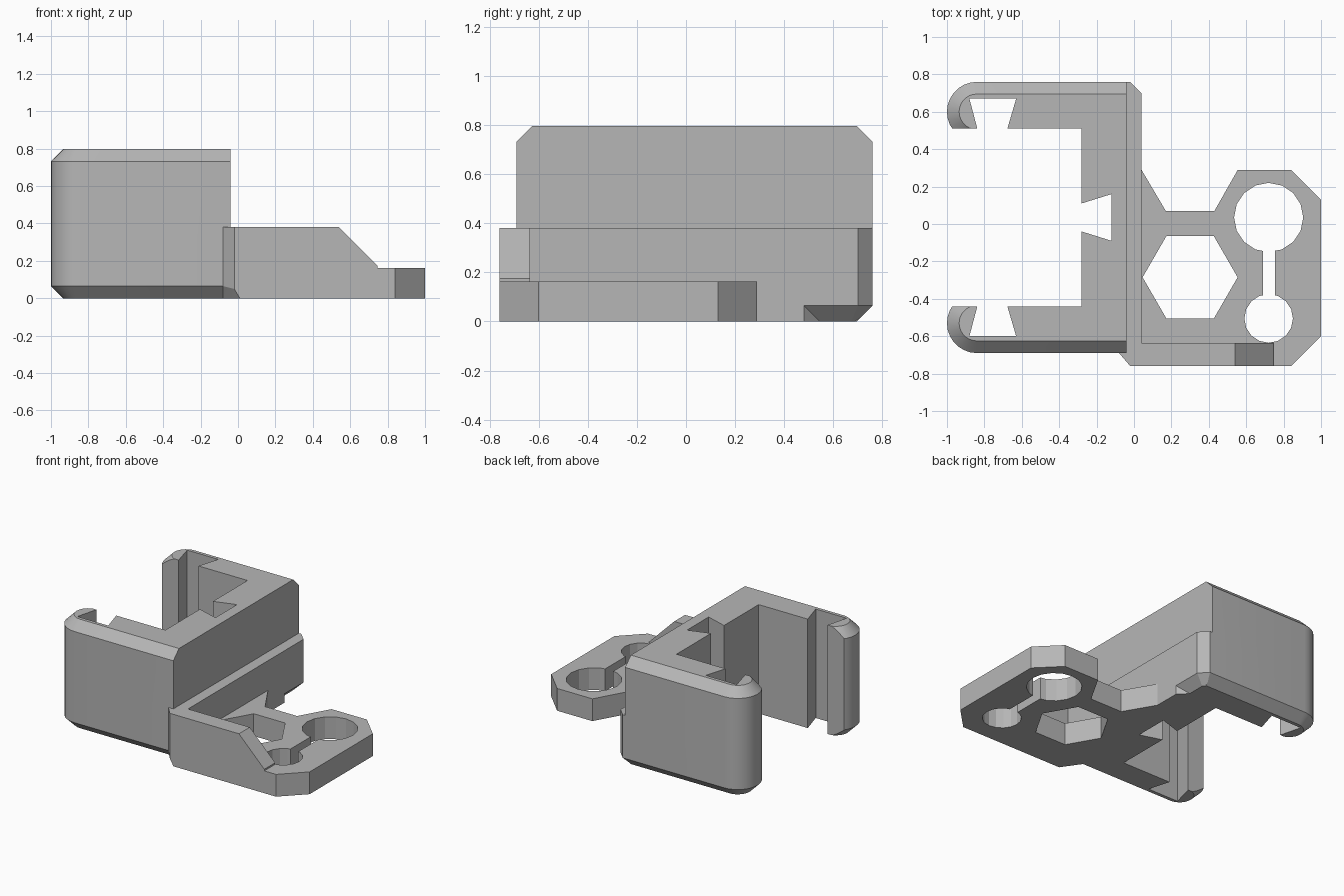
import bpy, bmesh, math
from mathutils import Vector

if "Cube" in bpy.data.objects:
    bpy.data.objects.remove(bpy.data.objects["Cube"], do_unlink=True)

grey = bpy.data.materials.new("plain_grey")
grey.use_nodes = True
grey.diffuse_color = (0.47, 0.47, 0.47, 1)
grey.node_tree.nodes["Principled BSDF"].inputs["Base Color"].default_value = grey.diffuse_color

H = 0.797      # clamp height
C = 0.065      # chamfer size
LEDGE = 0.38   # height of the rear wall
PLATE = 0.163  # plate thickness
MID = 0.035    # symmetry line of the clamp


def make(name, bm):
    bmesh.ops.recalc_face_normals(bm, faces=bm.faces)
    mesh = bpy.data.meshes.new(name)
    bm.to_mesh(mesh)
    bm.free()
    mesh.materials.append(grey)
    ob = bpy.data.objects.new(name, mesh)
    bpy.context.collection.objects.link(ob)
    return ob


def loft(name, rings):
    """Solid through rings of 3D points with equal counts."""
    bm = bmesh.new()
    vs = [[bm.verts.new(p) for p in ring] for ring in rings]
    n = len(vs[0])
    for a, b in zip(vs, vs[1:]):
        for i in range(n):
            bm.faces.new((a[i], a[(i + 1) % n], b[(i + 1) % n], b[i]))
    bm.faces.new(vs[0])
    bm.faces.new(vs[-1])
    return make(name, bm)


def prism(name, outline, z0, z1):
    return loft(name, [[(x, y, z) for x, y in outline] for z in (z0, z1)])


def hull(name, points):
    bm = bmesh.new()
    for p in points:
        bm.verts.new(p)
    bmesh.ops.convex_hull(bm, input=bm.verts)
    return make(name, bm)


def combine(target, other, operation):
    mod = target.modifiers.new(operation.lower(), 'BOOLEAN')
    mod.operation, mod.solver, mod.object = operation, 'EXACT', other
    bpy.context.view_layer.update()
    result = bpy.data.meshes.new_from_object(
        target.evaluated_get(bpy.context.evaluated_depsgraph_get()))
    target.modifiers.clear()
    target.data = result
    bpy.data.objects.remove(other, do_unlink=True)


def cut(target, outline):
    combine(target, prism("cutter", outline, -0.1, 1), 'DIFFERENCE')


def ngon(x, y, r, n):
    return [(x + r * math.cos(math.tau * i / n), y + r * math.sin(math.tau * i / n))
            for i in range(n)]


def clamp_ring(inset, z):
    """Plan of the clamp: two round-ended arms joined by a web."""
    r = 0.16 - inset
    half = [(-0.04, 0.565 + r)]
    for i in range(15):
        a = math.pi / 2 + math.pi * i / 14
        half.append((-0.84 + r * math.cos(a), 0.565 + r * math.sin(a)))
    half.append((-0.35, 0.565 - r))
    full = half + [(x, -y) for x, y in reversed(half)]
    return [(x, MID + y, z) for x, y in full]


# Clamp with chamfered outer edges
bracket = loft("clip_bracket", [clamp_ring(C, 0), clamp_ring(0, C),
                                clamp_ring(0, H - C), clamp_ring(C, H)])

# Open channel and dovetail grooves
cut(bracket, [(-1.2, -0.44), (-0.28, -0.44), (-0.28, 0.51), (-1.2, 0.51)])
for s in (1, -1):
    cut(bracket, [(x, MID + s * y) for x, y in
                  [(-0.88, 0.635), (-0.63, 0.635), (-0.68, 0.465), (-0.68, 0.4),
                   (-0.835, 0.4), (-0.835, 0.465)]])
cut(bracket, [(-0.4, -0.04), (-0.28, -0.04), (-0.12, -0.09),
              (-0.12, 0.16), (-0.28, 0.11), (-0.4, 0.11)])

# Rear wall with chamfered ends
wall = prism("rear_wall", [(-0.08, -0.69), (-0.02, -0.76), (0.04, -0.76),
                           (0.04, 0.70), (-0.02, 0.76), (-0.08, 0.76)], 0, LEDGE)
E = 0.03
PROFILE = [(-C - E, -E), (E, C + E), (E, -E)]  # offset from the edge, height
for p, q in [((-0.2, 0.76), (0.1, 0.76)), ((-0.12, 0.86), (0.14, 0.60))]:
    d = (Vector(q) - Vector(p)).normalized()
    n = Vector((-d.y, d.x))
    combine(wall, hull("cutter", [(e[0] + n.x * o, e[1] + n.y * o, z)
                                  for e in (p, q) for o, z in PROFILE]), 'DIFFERENCE')
combine(wall, hull("cutter", [(0.04 + o, y, z) for o, z in PROFILE
                              for y in (0.48 - o, 0.9)]), 'DIFFERENCE')
combine(wall, hull("cutter", [(-0.08, -0.69, C), (-0.02, -0.76, 0.05), (0.01, -0.76, 0),
                              (-0.08, -0.63, 0), (-0.12, -0.8, 0.07), (0.01, -0.8, 0),
                              (-0.12, -0.8, -0.05), (-0.08, -0.63, -0.05),
                              (0.01, -0.76, -0.05)]), 'DIFFERENCE')

# Flat plate with hex opening and keyhole
plate = prism("base_plate", [(0.02, -0.76), (0.84, -0.76), (1, -0.6), (1, 0.13),
                             (0.84, 0.29), (0.555, 0.29), (0.43, 0.07),
                             (0.17, 0.07), (0.04, 0.29), (0.02, 0.29)], 0, PLATE)
cut(plate, ngon(0.3, -0.285, 0.254, 6))
cut(plate, ngon(0.72, 0.035, 0.185, 16))
cut(plate, ngon(0.72, -0.505, 0.13, 16))
cut(plate, [(0.69, -0.45), (0.755, -0.45), (0.755, -0.05), (0.69, -0.05)])

# Sloping side rib
RIB = [(0.02, 0), (0.745, 0), (0.745, 0.175), (0.54, LEDGE), (0.02, LEDGE)]
rib = loft("side_rib", [[(x, y, z) for x, z in RIB] for y in (-0.76, -0.635)])

# Join into one solid
for part in (wall, plate, rib):
    combine(bracket, part, 'UNION')

# Smooth only the rounded arm ends
bpy.ops.object.select_all(action='DESELECT')
bracket.select_set(True)
bpy.context.view_layer.objects.active = bracket
bpy.ops.object.shade_smooth_by_angle(angle=math.radians(20))
